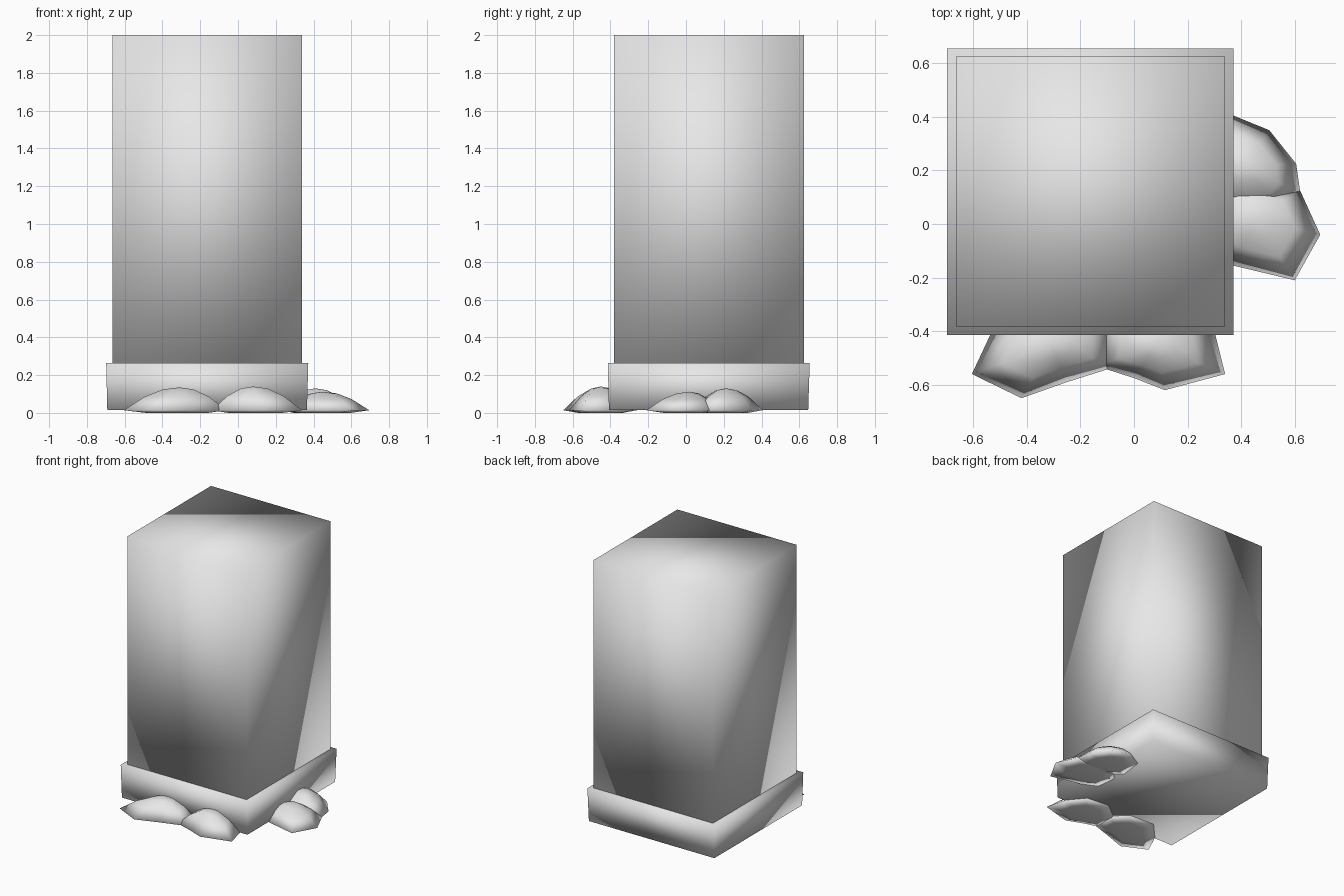
import bpy, bmesh

if "Cube" in bpy.data.objects:
    bpy.data.objects.remove(bpy.data.objects["Cube"])

stone = bpy.data.materials.new("pale_grey_stone")
stone.diffuse_color = (0.8, 0.8, 0.8, 1)
stone.use_nodes = True
stone.node_tree.nodes["Principled BSDF"].inputs["Base Color"].default_value = stone.diffuse_color


def loft(name, rings, tip=None):
    """Closed smooth solid through matching rings, with an optional top point."""
    bm = bmesh.new()
    loops = [[bm.verts.new(p) for p in ring] for ring in rings]
    n = len(loops[0])
    for a, b in zip(loops, loops[1:]):
        for i in range(n):
            j = (i + 1) % n
            bm.faces.new((a[i], a[j], b[j], b[i]))
    bm.faces.new(loops[0][::-1])
    if tip:
        t = bm.verts.new(tip)
        for i in range(n):
            bm.faces.new((loops[-1][i], loops[-1][(i + 1) % n], t))
    else:
        bm.faces.new(loops[-1])
    bmesh.ops.recalc_face_normals(bm, faces=bm.faces)
    for f in bm.faces:
        f.smooth = True
    me = bpy.data.meshes.new(name)
    bm.to_mesh(me)
    bm.free()
    me.materials.append(stone)
    ob = bpy.data.objects.new(name, me)
    bpy.context.collection.objects.link(ob)
    return ob


def square(x0, x1, y0, y1, z):
    return [(x0, y0, z), (x1, y0, z), (x1, y1, z), (x0, y1, z)]


# Tall block and the slightly flared plinth it stands on
loft("pillar", [square(-0.665, 0.34, -0.382, 0.625, 0.262),
                square(-0.665, 0.34, -0.382, 0.625, 2.0)])
loft("plinth", [square(-0.692, 0.365, -0.408, 0.647, 0.015),
                square(-0.698, 0.372, -0.414, 0.655, 0.265)])


def rock(name, rim, centre, height):
    """Low domed rock: flat underside, sharp rim, rounded top."""
    cx, cy = centre

    def ring(s, z):
        return [(cx + (x - cx) * s, cy + (y - cy) * s, z) for x, y in rim]
    loft(name, [ring(0.6, 0.0), ring(1.0, 0.014), ring(0.62, 0.014 + 0.6 * (height - 0.014)),
                ring(0.3, 0.92 * height)], (cx, cy, height))


# Rocks around the foot, partly tucked under the plinth
rock("front_left_rock",
     [(-0.605, -0.56), (-0.42, -0.65), (-0.25, -0.59), (-0.06, -0.53),
      (-0.07, -0.38), (-0.2, -0.27), (-0.4, -0.26), (-0.53, -0.4)],
     (-0.31, -0.45), 0.135)
rock("front_right_rock",
     [(-0.14, -0.53), (0.0, -0.575), (0.115, -0.62), (0.34, -0.56),
      (0.3, -0.4), (0.2, -0.28), (0.02, -0.26), (-0.13, -0.37)],
     (0.08, -0.45), 0.14)
rock("right_back_rock",
     [(0.57, 0.06), (0.62, 0.12), (0.605, 0.225), (0.505, 0.35),
      (0.37, 0.405), (0.24, 0.33), (0.22, 0.15), (0.36, 0.04)],
     (0.41, 0.21), 0.13)
rock("right_front_rock",
     [(0.6, -0.21), (0.695, -0.04), (0.62, 0.125), (0.48, 0.17),
      (0.33, 0.18), (0.23, 0.05), (0.25, -0.1), (0.37, -0.155)],
     (0.45, 0.02), 0.112)
